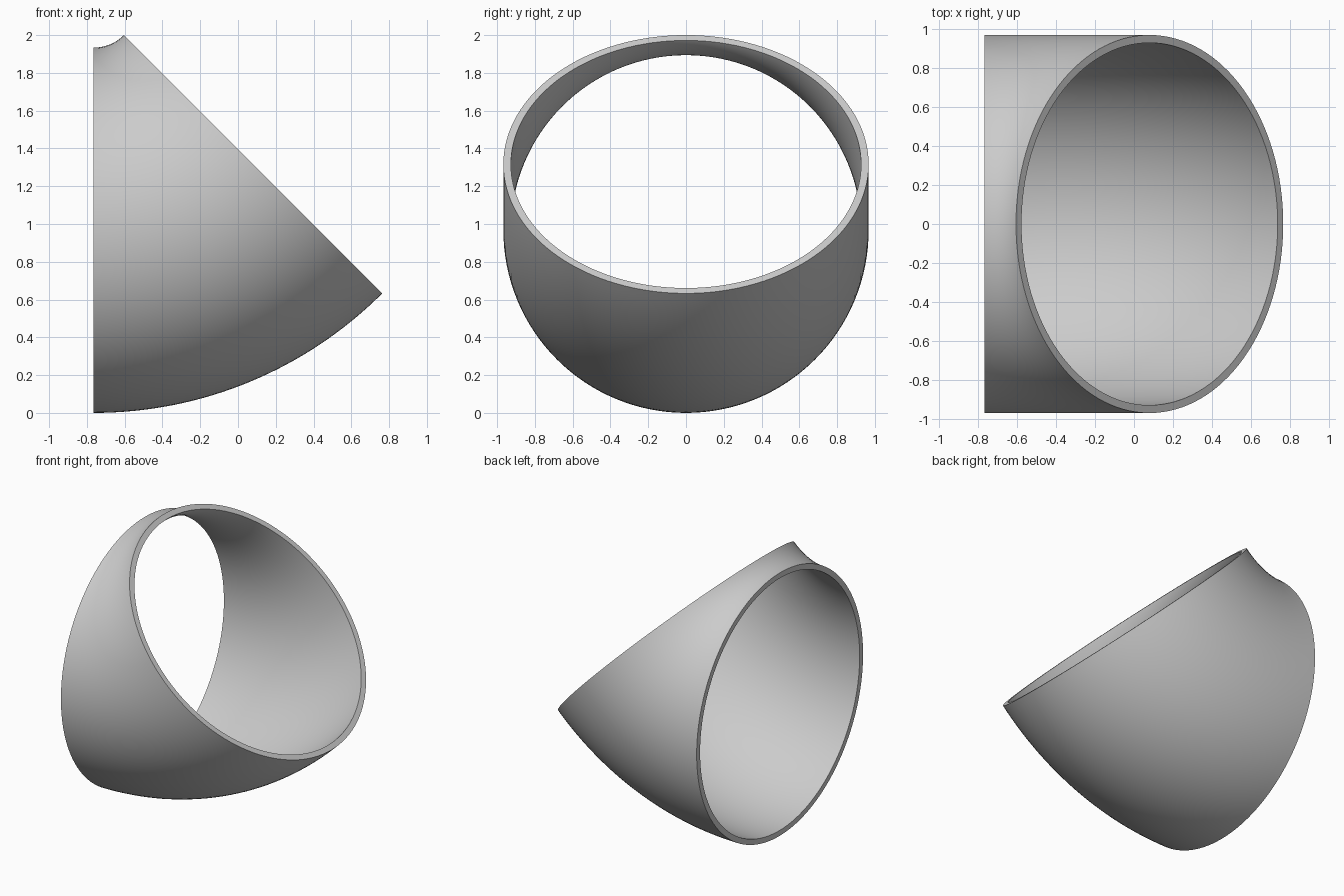
import bpy
import bmesh
import math
from mathutils import Vector, Matrix

cube = bpy.data.objects.get("Cube")
if cube:
    bpy.data.objects.remove(cube, do_unlink=True)

# Pipe and bend dimensions
OUTER, BORE = 0.967, 0.927
BEND_RADIUS = 1.193
BEND_ANGLE = math.radians(45)
AXIS = Vector((-0.7637, 0, 2.16))
SIDES, STEPS = 128, 32

grey = bpy.data.materials.new("plain_grey")
grey.use_nodes = True
color = (0.6, 0.6, 0.6, 1)
grey.diffuse_color = color
grey.node_tree.nodes["Principled BSDF"].inputs["Base Color"].default_value = color

bm = bmesh.new()


def ring(radius, step):
    """Circle of the pipe, swung about the bend axis."""
    turn = Matrix.Rotation(-BEND_ANGLE * step / STEPS, 3, "Y")
    verts = []
    for i in range(SIDES):
        a = math.tau * i / SIDES
        p = Vector((0, radius * math.cos(a), radius * math.sin(a) - BEND_RADIUS))
        verts.append(bm.verts.new(AXIS + turn @ p))
    return verts


def join(a, b):
    for i in range(SIDES):
        j = (i + 1) % SIDES
        bm.faces.new((a[i], a[j], b[j], b[i]))


# Outer wall, then back along the bore, closed by the two end rims
loops = [ring(OUTER, s) for s in range(STEPS + 1)]
loops += [ring(BORE, s) for s in reversed(range(STEPS + 1))]
for k, loop in enumerate(loops):
    join(loop, loops[(k + 1) % len(loops)])
bmesh.ops.recalc_face_normals(bm, faces=bm.faces)

mesh = bpy.data.meshes.new("pipe_elbow")
bm.to_mesh(mesh)
bm.free()
mesh.materials.append(grey)
elbow = bpy.data.objects.new("pipe_elbow", mesh)
bpy.context.collection.objects.link(elbow)

# Smooth walls with crisp rims
bpy.ops.object.select_all(action="DESELECT")
elbow.select_set(True)
bpy.context.view_layer.objects.active = elbow
bpy.ops.object.shade_smooth_by_angle(angle=math.radians(40))
